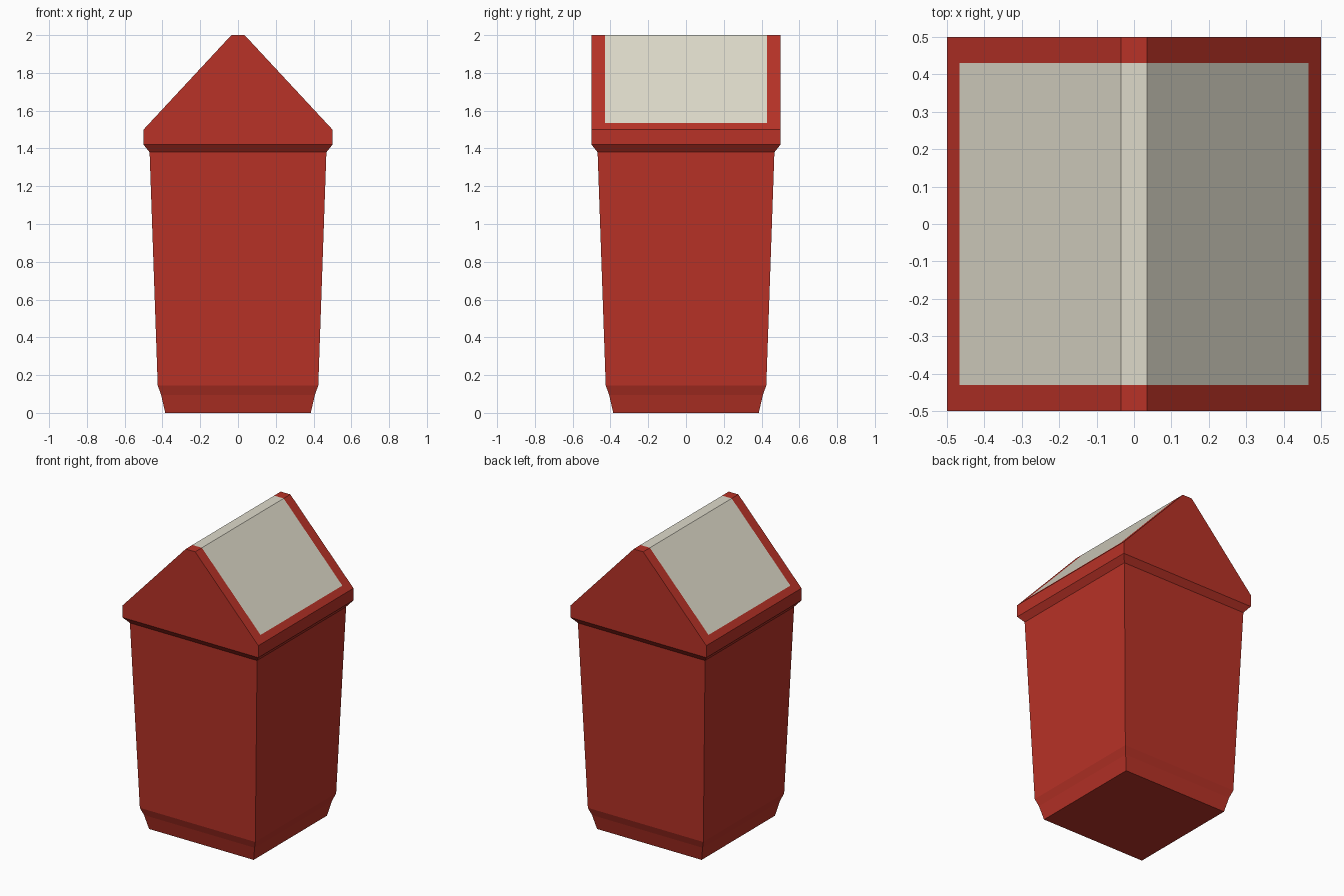
import bpy
import bmesh

cube = bpy.data.objects.get("Cube")
if cube:
    bpy.data.objects.remove(cube, do_unlink=True)


def make_material(name, rgb):
    mat = bpy.data.materials.new(name)
    mat.use_nodes = True
    color = (*rgb, 1.0)
    mat.diffuse_color = color
    mat.node_tree.nodes["Principled BSDF"].inputs["Base Color"].default_value = color
    return mat


red = make_material("red", (0.48, 0.032, 0.02))
cream = make_material("cream", (0.73, 0.70, 0.59))


def stack_rings(bm, rings):
    """Skin rectangular rings given as (half width, half depth, height)."""
    loops = []
    for hx, hy, z in rings:
        corners = ((-hx, -hy), (hx, -hy), (hx, hy), (-hx, hy))
        loops.append([bm.verts.new((x, y, z)) for x, y in corners])
    for low, high in zip(loops, loops[1:]):
        for i in range(4):
            j = (i + 1) % 4
            bm.faces.new((low[i], low[j], high[j], high[i]))
    bm.faces.new(loops[-1])
    return loops


def finish(name, bm, materials):
    bm.normal_update()
    mesh = bpy.data.meshes.new(name)
    bm.to_mesh(mesh)
    bm.free()
    for mat in materials:
        mesh.materials.append(mat)
    obj = bpy.data.objects.new(name, mesh)
    bpy.context.collection.objects.link(obj)
    return obj


# Tapered bin body with a recessed foot
bm = bmesh.new()
profile = [(0.385, 0), (0.407, 0.095), (0.425, 0.145), (0.468, 1.38)]
loops = stack_rings(bm, [(r, r, z) for r, z in profile])
bm.faces.new(reversed(loops[0]))
finish("bin_body", bm, [red])

# Gabled lid with an overhanging rim
HALF, RIDGE, EAVE, TOP = 0.5, 0.035, 1.5, 2.0
PANEL_X, PANEL_Y = 0.467, 0.43
bm = bmesh.new()
stack_rings(bm, [(0.468, 0.468, 1.38), (HALF, HALF, 1.42),
                 (HALF, HALF, EAVE), (RIDGE, HALF, TOP)])
bm.normal_update()

# Cut the panel outline into the roof faces only
for axis, distance in ((0, PANEL_X), (1, PANEL_Y)):
    for side in (-1, 1):
        point, normal = [0, 0, 0], [0, 0, 0]
        point[axis], normal[axis] = side * distance, side
        bm.normal_update()
        roof = [f for f in bm.faces if f.normal.z > 0.1]
        edges = {e for f in roof for e in f.edges}
        verts = {v for f in roof for v in f.verts}
        bmesh.ops.bisect_plane(bm, geom=roof + list(edges) + list(verts),
                               plane_co=point, plane_no=normal)

# Cream panels wrap over the ridge inside the red border
bm.normal_update()
for f in bm.faces:
    c = f.calc_center_median()
    inside = abs(c.x) < PANEL_X and abs(c.y) < PANEL_Y
    f.material_index = int(f.normal.z > 0.1 and inside)
finish("gabled_lid", bm, [red, cream])
